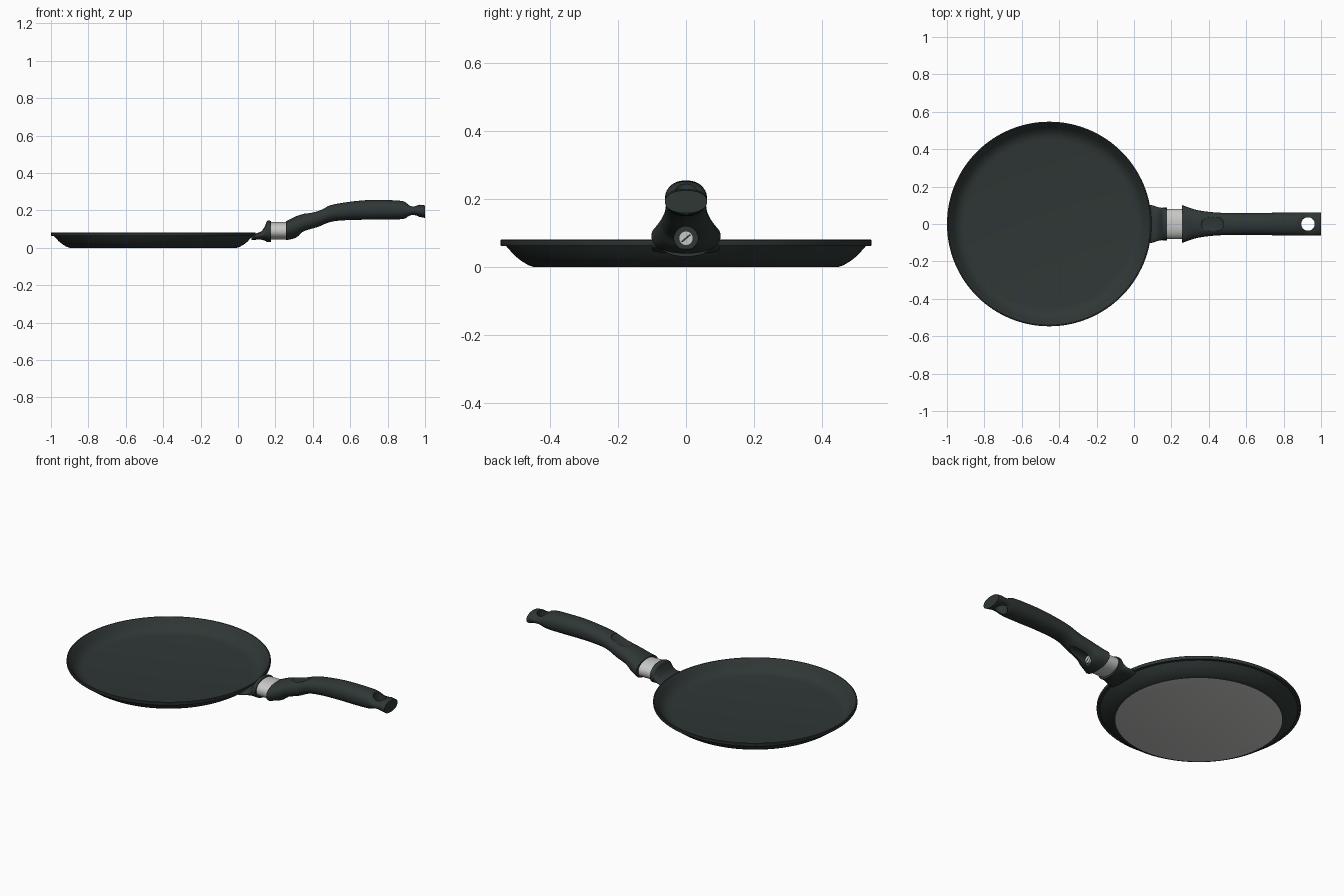
import bpy, bmesh, math
from mathutils import Vector

if "Cube" in bpy.data.objects:
    bpy.data.objects.remove(bpy.data.objects["Cube"])


def material(name, rgb):
    m = bpy.data.materials.new(name)
    m.diffuse_color = (*rgb, 1)
    m.use_nodes = True
    m.node_tree.nodes["Principled BSDF"].inputs["Base Color"].default_value = m.diffuse_color
    return m


DARK = material("dark green coating", (0.028, 0.038, 0.036))
SILVER = material("brushed silver", (0.58, 0.58, 0.57))


def finish(name, bm, *mats):
    bmesh.ops.recalc_face_normals(bm, faces=bm.faces)
    me = bpy.data.meshes.new(name)
    bm.to_mesh(me)
    bm.free()
    ob = bpy.data.objects.new(name, me)
    bpy.context.collection.objects.link(ob)
    for m in mats:
        me.materials.append(m)
    return ob


def smooth(ob, angle=35):
    bpy.ops.object.select_all(action='DESELECT')
    ob.select_set(True)
    bpy.context.view_layer.objects.active = ob
    bpy.ops.object.shade_smooth_by_angle(angle=math.radians(angle))


def cut(ob, cutter):
    cutter.hide_render = True
    mod = ob.modifiers.new("cut", 'BOOLEAN')
    mod.operation = 'DIFFERENCE'
    mod.solver = 'EXACT'
    mod.object = cutter
    bpy.context.view_layer.objects.active = ob
    bpy.ops.object.modifier_apply(modifier=mod.name)
    bpy.data.objects.remove(cutter)


def spline(pts, steps):
    """Catmull-Rom curve through stations."""
    out = []
    for i in range(len(pts) - 1):
        a, b, c, d = (pts[max(i - 1, 0)], pts[i], pts[i + 1],
                      pts[min(i + 2, len(pts) - 1)])
        for s in range(steps):
            t = s / steps
            out.append([0.5 * (2 * q + (r - p) * t + (2 * p - 5 * q + 4 * r - w) * t * t
                               + (3 * q - p - 3 * r + w) * t ** 3)
                        for p, q, r, w in zip(a, b, c, d)])
    return out + [list(pts[-1])]


def loft(name, stations, mat, steps=5, n=48, power=2.2):
    """Rounded sections along x; station = x, bottom z, top z, half width."""
    bm = bmesh.new()
    rings = []
    for x, lo, hi, w in spline(stations, steps):
        ring = []
        for k in range(n):
            a = 2 * math.pi * k / n
            c, s = math.cos(a), math.sin(a)
            y = w * math.copysign(abs(c) ** (2 / power), c)
            z = (lo + hi) / 2 + (hi - lo) / 2 * math.copysign(abs(s) ** (2 / power), s)
            ring.append(bm.verts.new((x, y, z)))
        rings.append(ring)
    for r0, r1 in zip(rings, rings[1:]):
        for k in range(n):
            j = (k + 1) % n
            bm.faces.new((r0[k], r0[j], r1[j], r1[k]))
    bm.faces.new(rings[0])
    bm.faces.new(rings[-1])
    return finish(name, bm, mat)


def cylinder(name, loc, r, depth, mat, along_x=False, n=40):
    bm = bmesh.new()
    bmesh.ops.create_cone(bm, cap_ends=True, segments=n, radius1=r, radius2=r, depth=depth)
    if along_x:
        for v in bm.verts:
            v.co = Vector((v.co.z, v.co.y, -v.co.x))
    bmesh.ops.translate(bm, verts=bm.verts, vec=loc)
    return finish(name, bm, mat)


# pan dish: lathed profile, silver underside
CX = -0.453
profile = [(0, 0), (0.447, 0), (0.465, 0.006), (0.485, 0.018), (0.505, 0.034),
           (0.521, 0.052), (0.530, 0.062), (0.545, 0.062), (0.547, 0.065),
           (0.547, 0.079), (0.545, 0.081), (0.540, 0.081), (0.537, 0.078),
           (0.527, 0.066), (0.514, 0.048), (0.496, 0.030), (0.475, 0.019),
           (0.450, 0.015), (0, 0.015)]
bm = bmesh.new()
vs = [bm.verts.new((CX + r, 0, z)) for r, z in profile]
es = [bm.edges.new(e) for e in zip(vs, vs[1:])]
bmesh.ops.spin(bm, geom=vs + es, cent=(CX, 0, 0), axis=(0, 0, 1),
               angle=2 * math.pi, steps=128)
bmesh.ops.remove_doubles(bm, verts=bm.verts, dist=1e-5)
for f in bm.faces:
    f.material_index = int(f.calc_center_median().z < 0.001)
pan = finish("pan_dish", bm, DARK, SILVER)
smooth(pan)

# bracket flaring from the pan wall up to a flange
bracket = loft("handle_bracket", [
    (0.072, 0.040, 0.060, 0.100), (0.098, 0.043, 0.077, 0.100),
    (0.125, 0.043, 0.088, 0.091), (0.145, 0.037, 0.118, 0.087),
    (0.155, 0.031, 0.143, 0.087), (0.176, 0.031, 0.144, 0.087)], DARK)
smooth(bracket)

# silver ferrule between bracket and handle
ferrule = loft("ferrule", [(0.172, 0.043, 0.138, 0.080),
                           (0.262, 0.043, 0.138, 0.080)], SILVER, steps=1)
smooth(ferrule)

# grip
handle = loft("handle", [
    (0.256, 0.040, 0.142, 0.102), (0.285, 0.046, 0.156, 0.091),
    (0.315, 0.056, 0.170, 0.081), (0.350, 0.082, 0.181, 0.072),
    (0.420, 0.106, 0.201, 0.063), (0.490, 0.137, 0.226, 0.059),
    (0.570, 0.147, 0.242, 0.058), (0.680, 0.150, 0.254, 0.059),
    (0.780, 0.150, 0.255, 0.061), (0.860, 0.152, 0.252, 0.062),
    (0.895, 0.157, 0.244, 0.062), (0.918, 0.168, 0.229, 0.062),
    (0.945, 0.171, 0.225, 0.062), (0.972, 0.165, 0.230, 0.062),
    (1.000, 0.159, 0.226, 0.062)], DARK)

# hanging hole
cut(handle, cylinder("hole_cutter", (0.93, 0, 0.2), 0.036, 0.3, DARK))
# screw recess under the front of the grip
cut(handle, cylinder("recess_cutter", (0.455, 0, 0.085), 0.035, 0.29, DARK, True))
# shallow oval thumb rest
bm = bmesh.new()
bmesh.ops.create_uvsphere(bm, u_segments=40, v_segments=20, radius=1)
slope = math.atan(0.32)
for v in bm.verts:
    x, y, z = v.co.x * 0.062, v.co.y * 0.056, v.co.z * 0.012
    v.co = (0.42 + x * math.cos(slope) - z * math.sin(slope), y,
            0.203 + x * math.sin(slope) + z * math.cos(slope))
cut(handle, finish("thumb_cutter", bm, DARK))
smooth(handle)

# screw head with slot, facing along the grip
smooth(cylinder("screw_head", (0.316, 0, 0.085), 0.021, 0.018, SILVER, True))
bm = bmesh.new()
bmesh.ops.create_cube(bm, size=1)
a = math.radians(40)
for v in bm.verts:
    y, z = v.co.y * 0.034, v.co.z * 0.005
    v.co = (0.325 + v.co.x * 0.002, y * math.cos(a) - z * math.sin(a),
            0.085 + y * math.sin(a) + z * math.cos(a))
finish("screw_slot", bm, DARK)
